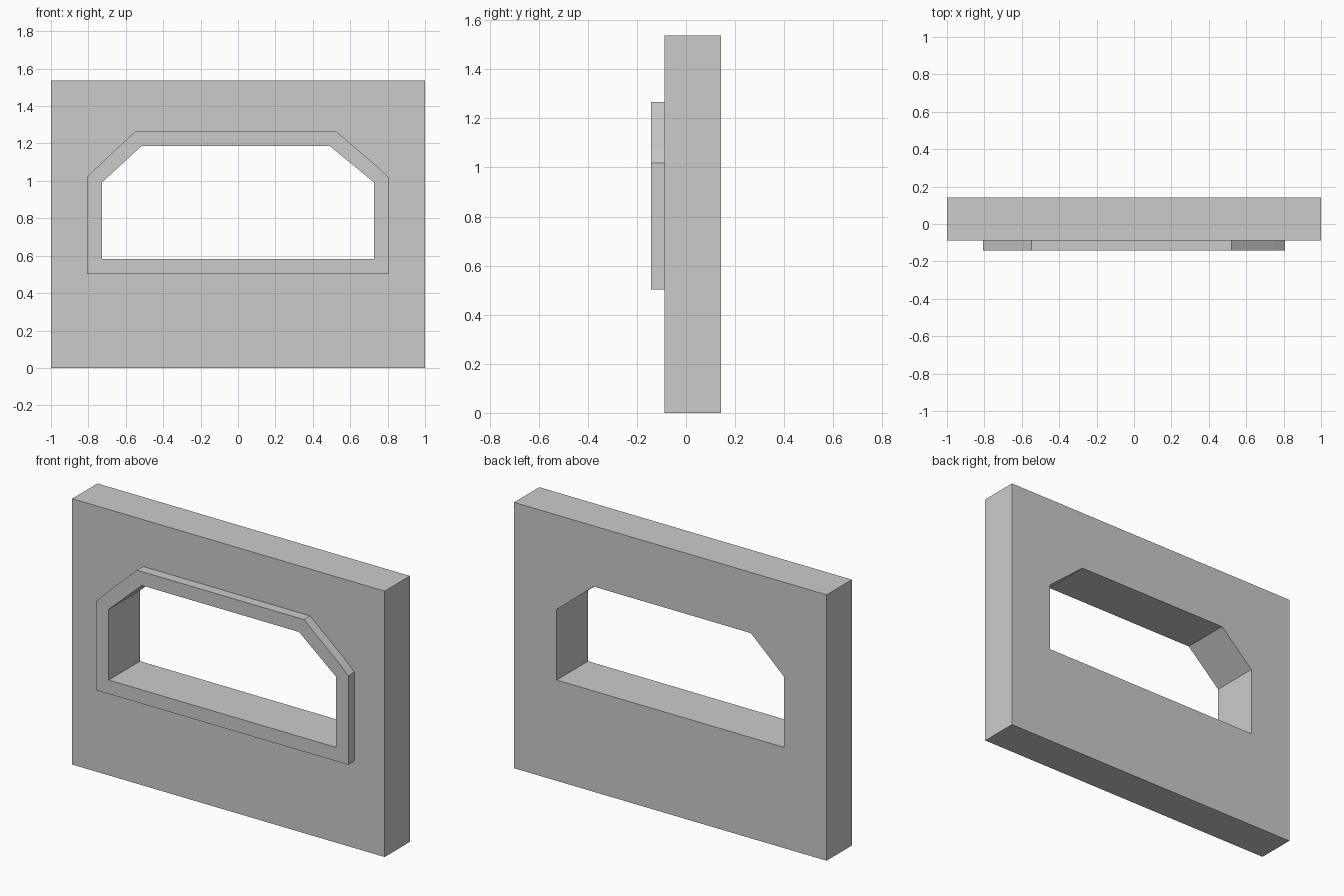
import bpy
from math import radians

if "Cube" in bpy.data.objects:
    bpy.data.objects.remove(bpy.data.objects["Cube"])

# Opening and surround outlines as (x, z)
opening = [(-0.727, 0.583), (0.727, 0.583), (0.727, 0.992),
           (0.49, 1.187), (-0.515, 1.187), (-0.727, 0.992)]
surround = [(-0.808, 0.503), (0.806, 0.503), (0.806, 1.018), (0.743, 1.078),
            (0.522, 1.267), (-0.547, 1.267), (-0.71, 1.115), (-0.808, 1.018)]
wall = [(-1, 0), (1, 0), (1, 1.538), (-1, 1.538)]


def pierced_slab(name, outer, inner, y_front, y_back):
    """Extrude an outline with a hole from y_front to y_back."""
    curve = bpy.data.curves.new(name, 'CURVE')
    curve.dimensions = '2D'
    curve.fill_mode = 'BOTH'
    curve.extrude = (y_back - y_front) / 2
    for outline in (outer, inner):
        spline = curve.splines.new('POLY')
        spline.points.add(len(outline) - 1)
        for point, (x, z) in zip(spline.points, outline):
            point.co = (x, z, 0, 1)
        spline.use_cyclic_u = True
    obj = bpy.data.objects.new(name, curve)
    bpy.context.collection.objects.link(obj)
    obj.rotation_euler.x = radians(90)
    obj.location.y = (y_front + y_back) / 2
    bpy.ops.object.select_all(action='DESELECT')
    obj.select_set(True)
    bpy.context.view_layer.objects.active = obj
    bpy.ops.object.convert(target='MESH')
    bpy.ops.object.transform_apply(location=True, rotation=True, scale=True)
    # Weld the caps to the sides and keep flat faces
    bpy.ops.object.mode_set(mode='EDIT')
    bpy.ops.mesh.select_all(action='SELECT')
    bpy.ops.mesh.remove_doubles(threshold=0.0001)
    bpy.ops.mesh.normals_make_consistent(inside=False)
    bpy.ops.object.mode_set(mode='OBJECT')
    bpy.ops.object.shade_flat()


# Wall panel with the window opening
pierced_slab("wall_panel", wall, opening, -0.087, 0.143)
# Raised surround on the front
pierced_slab("window_surround", surround, opening, -0.143, -0.087)
